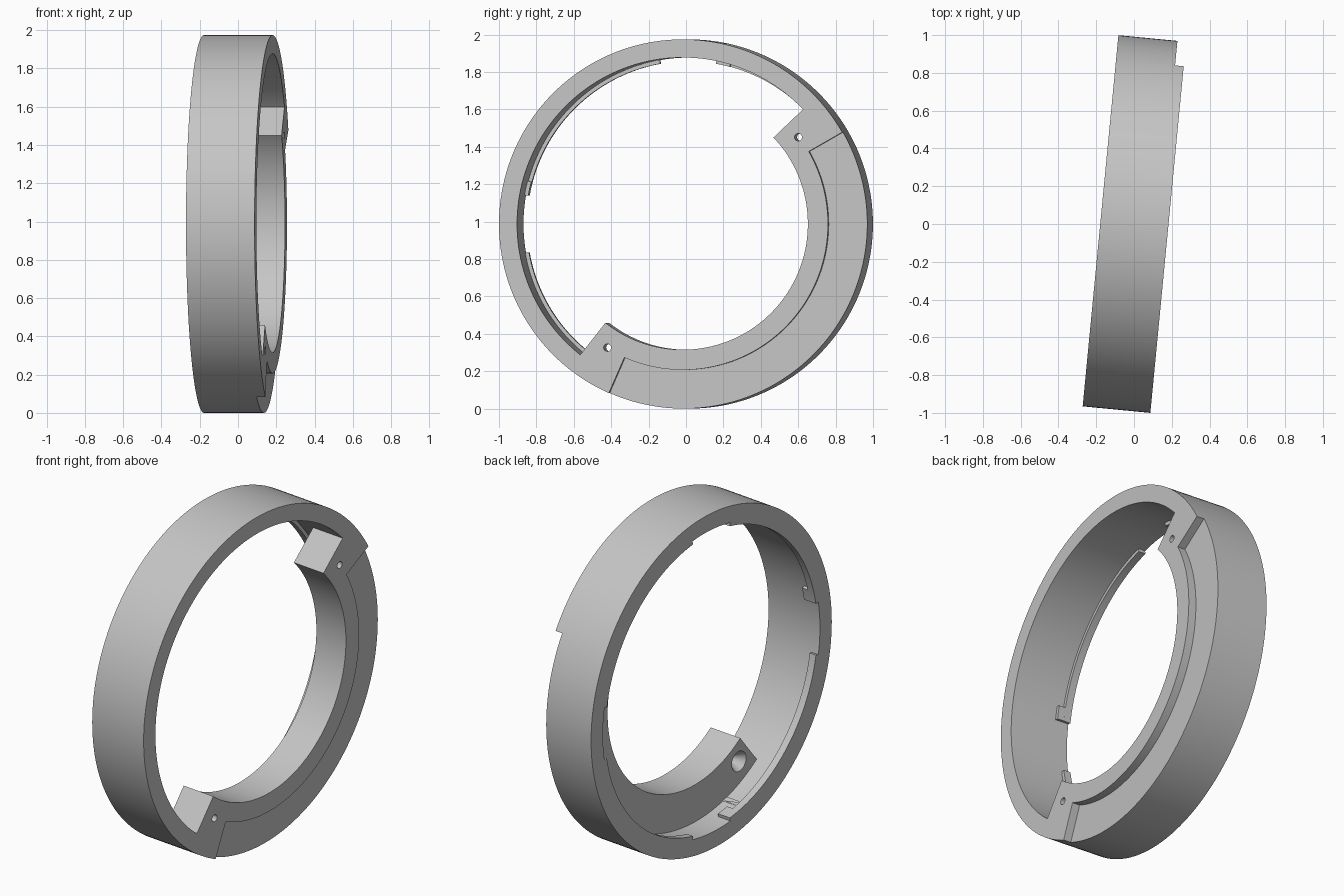
import bpy, bmesh
from math import radians, cos, sin, pi, ceil
from mathutils import Matrix

cube = bpy.data.objects.get("Cube")
if cube:
    bpy.data.objects.remove(cube, do_unlink=True)

OUTER, INNER, BORE, STEP = 0.987, 0.89, 0.672, 0.78
BACK, FRONT, RECESS, FLANGE_BACK = -0.178, 0.182, 0.136, -0.025

grey = bpy.data.materials.new("plain grey")
grey.use_nodes = True
grey.diffuse_color = (0.56, 0.56, 0.56, 1)
grey.node_tree.nodes["Principled BSDF"].inputs["Base Color"].default_value = grey.diffuse_color


def finish(name, bm):
    bmesh.ops.recalc_face_normals(bm, faces=bm.faces)
    mesh = bpy.data.meshes.new(name)
    bm.to_mesh(mesh)
    bm.free()
    mesh.materials.append(grey)
    ob = bpy.data.objects.new(name, mesh)
    bpy.context.collection.objects.link(ob)
    return ob


def sector(name, r0, r1, x0, x1, start=0, end=360):
    """Rectangular section swept round the x axis between two angles."""
    bm = bmesh.new()
    closed = end - start >= 360
    steps = ceil((end - start) / 2)
    loops = []
    for i in range(steps if closed else steps + 1):
        a = radians(start + (end - start) * i / steps)
        loops.append([bm.verts.new((x, r * cos(a), r * sin(a)))
                      for x, r in ((x0, r0), (x1, r0), (x1, r1), (x0, r1))])
    pairs = list(zip(loops, loops[1:]))
    if closed:
        pairs.append((loops[-1], loops[0]))
    else:
        bm.faces.new(loops[0])
        bm.faces.new(loops[-1])
    for p, q in pairs:
        for k in range(4):
            j = (k + 1) % 4
            bm.faces.new((p[k], p[j], q[j], q[k]))
    return finish(name, bm)


def pin(name, angle, rad_a, rad_b, x0, x1):
    """Straight or tapered round cutter lying along x."""
    a, r = radians(angle), 0.775
    bm = bmesh.new()
    place = Matrix.Translation(((x0 + x1) / 2, r * cos(a), r * sin(a))) @ Matrix.Rotation(pi / 2, 4, 'Y')
    bmesh.ops.create_cone(bm, cap_ends=True, segments=24, radius1=rad_a, radius2=rad_b,
                          depth=x1 - x0, matrix=place)
    return finish(name, bm)


def combine(target, tool, operation):
    """Apply one exact boolean and remove the helper."""
    mod = target.modifiers.new("shape", 'BOOLEAN')
    mod.operation, mod.object, mod.solver = operation, tool, 'EXACT'
    bpy.context.view_layer.update()
    graph = bpy.context.evaluated_depsgraph_get()
    mesh = bpy.data.meshes.new_from_object(target.evaluated_get(graph))
    target.modifiers.clear()
    target.data = mesh
    bpy.data.objects.remove(tool, do_unlink=True)


# Outer ring with the partial inner flange
ring = sector("mounting_ring", INNER, OUTER, BACK, FRONT)
combine(ring, sector("flange", BORE, 0.93, FLANGE_BACK, FRONT, 231.8, 403.5), 'UNION')

# Shallow recess in the front face, outside the flange lip
combine(ring, sector("recess", STEP, 1.1, RECESS, 0.3, 246.3, 389.8), 'DIFFERENCE')

# Four bayonet lips at the back, each with a stop at one end
for quarter in range(4):
    a = 90 * quarter
    combine(ring, sector("lip", 0.87, 0.93, BACK, -0.135, a + 10, a + 80), 'UNION')
    combine(ring, sector("stop", 0.87, 0.93, -0.16, -0.095, a + 75, a + 80), 'UNION')

# Countersunk screw holes at both flange ends
for angle in (36.8, 238.5):
    combine(ring, pin("hole", angle, 0.02, 0.02, -0.1, 0.3), 'DIFFERENCE')
    combine(ring, pin("countersink", angle, 0.062, 0.018, FLANGE_BACK - 0.005, 0.04), 'DIFFERENCE')

# Smooth curved walls, sharp rims
bpy.ops.object.select_all(action='DESELECT')
ring.select_set(True)
bpy.context.view_layer.objects.active = ring
bpy.ops.object.shade_smooth_by_angle(angle=radians(25))

# Stand it upright, turned slightly about the vertical
ring.rotation_euler.z = radians(-5.5)
ring.location.z = OUTER
